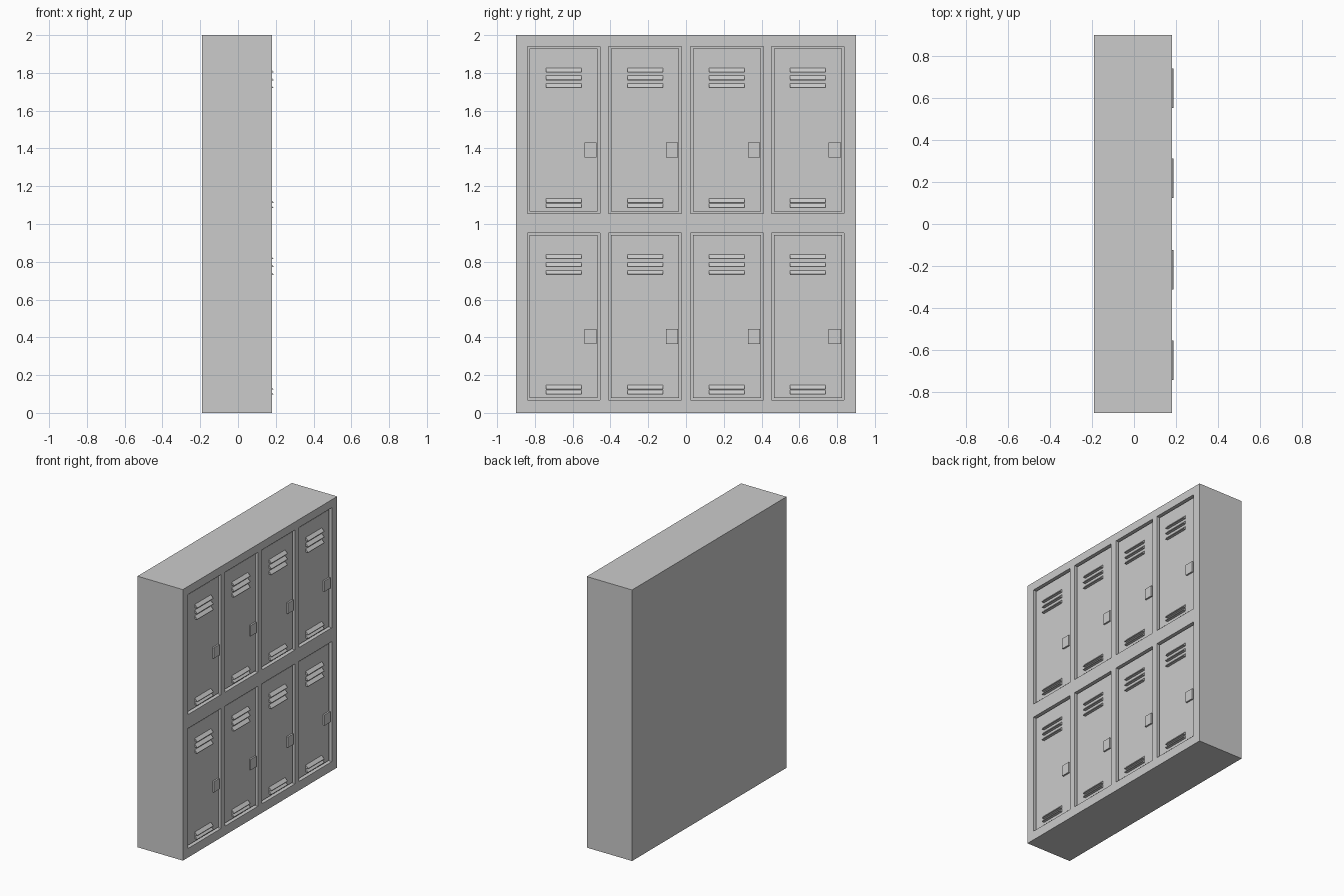
import bpy, bmesh
from mathutils import Matrix, Vector

if "Cube" in bpy.data.objects:
    bpy.data.objects.remove(bpy.data.objects["Cube"])

BACK, FRONT, TIP = -0.19, 0.18, 0.187
DOOR = 0.167                 # face of the inset doors
FLOOR = 0.15                 # bottom of the gap around each door
COLS = [-0.648, -0.217, 0.217, 0.645]
ROWS = [0.067, 1.055]        # lower edge of each tier
W, H, GAP = 0.384, 0.886, 0.012


def add_box(bm, x0, x1, y0, y1, z0, z1):
    size = Vector((x1 - x0, y1 - y0, z1 - z0))
    mid = Vector((x0 + x1, y0 + y1, z0 + z1)) / 2
    bmesh.ops.create_cube(bm, size=1, matrix=Matrix.Translation(mid) @ Matrix.Diagonal((*size, 1)))


def add_louver(bm, y0, y1, z0, z1):
    # wedge: slopes outward from the top, flat underside
    profile = [(DOOR - 0.002, z1), (DOOR - 0.002, z0), (TIP, z0), (TIP, z0 + 0.003), (DOOR, z1)]
    a = [bm.verts.new((x, y0, z)) for x, z in profile]
    b = [bm.verts.new((x, y1, z)) for x, z in profile]
    bm.faces.new(a)
    bm.faces.new(b[::-1])
    n = len(profile)
    for i in range(n):
        bm.faces.new((a[i], b[i], b[(i + 1) % n], a[(i + 1) % n]))


def finish(bm, name):
    bmesh.ops.recalc_face_normals(bm, faces=bm.faces[:])
    me = bpy.data.meshes.new(name)
    bm.to_mesh(me)
    bm.free()
    ob = bpy.data.objects.new(name, me)
    bpy.context.collection.objects.link(ob)
    return ob


# Cabinet body with eight shallow door recesses
bm = bmesh.new()
add_box(bm, BACK, FRONT, -0.9, 0.9, 0, 2)
body = finish(bm, "cabinet_body")
bm = bmesh.new()
for c in COLS:
    for z in ROWS:
        add_box(bm, FLOOR, 0.25, c - W / 2, c + W / 2, z, z + H)
cutter = finish(bm, "recess_cutter")
cutter.hide_render = True
cut = body.modifiers.new("recesses", 'BOOLEAN')
cut.operation, cut.solver, cut.object = 'DIFFERENCE', 'EXACT', cutter
bpy.context.view_layer.objects.active = body
bpy.ops.object.modifier_apply(modifier=cut.name)
bpy.data.objects.remove(cutter)

for r, z in enumerate(ROWS):
    for i, c in enumerate(COLS):
        tag = f"{('lower', 'upper')[r]}_{i + 1}"
        # Door panel
        bm = bmesh.new()
        add_box(bm, FLOOR - 0.002, DOOR, c - W / 2 + GAP, c + W / 2 - GAP, z + GAP, z + H - GAP)
        finish(bm, "door_" + tag)
        # Vent louvers: three at the top, two at the bottom
        bm = bmesh.new()
        for dz in (0.030, 0.057, 0.664, 0.706, 0.748):
            add_louver(bm, c - 0.094, c + 0.094, z + dz, z + dz + 0.024)
        finish(bm, "louvers_" + tag)
        # Latch plate
        bm = bmesh.new()
        add_box(bm, DOOR - 0.002, FRONT - 0.001, c + 0.11, c + 0.175, z + 0.297, z + 0.376)
        finish(bm, "latch_" + tag)
